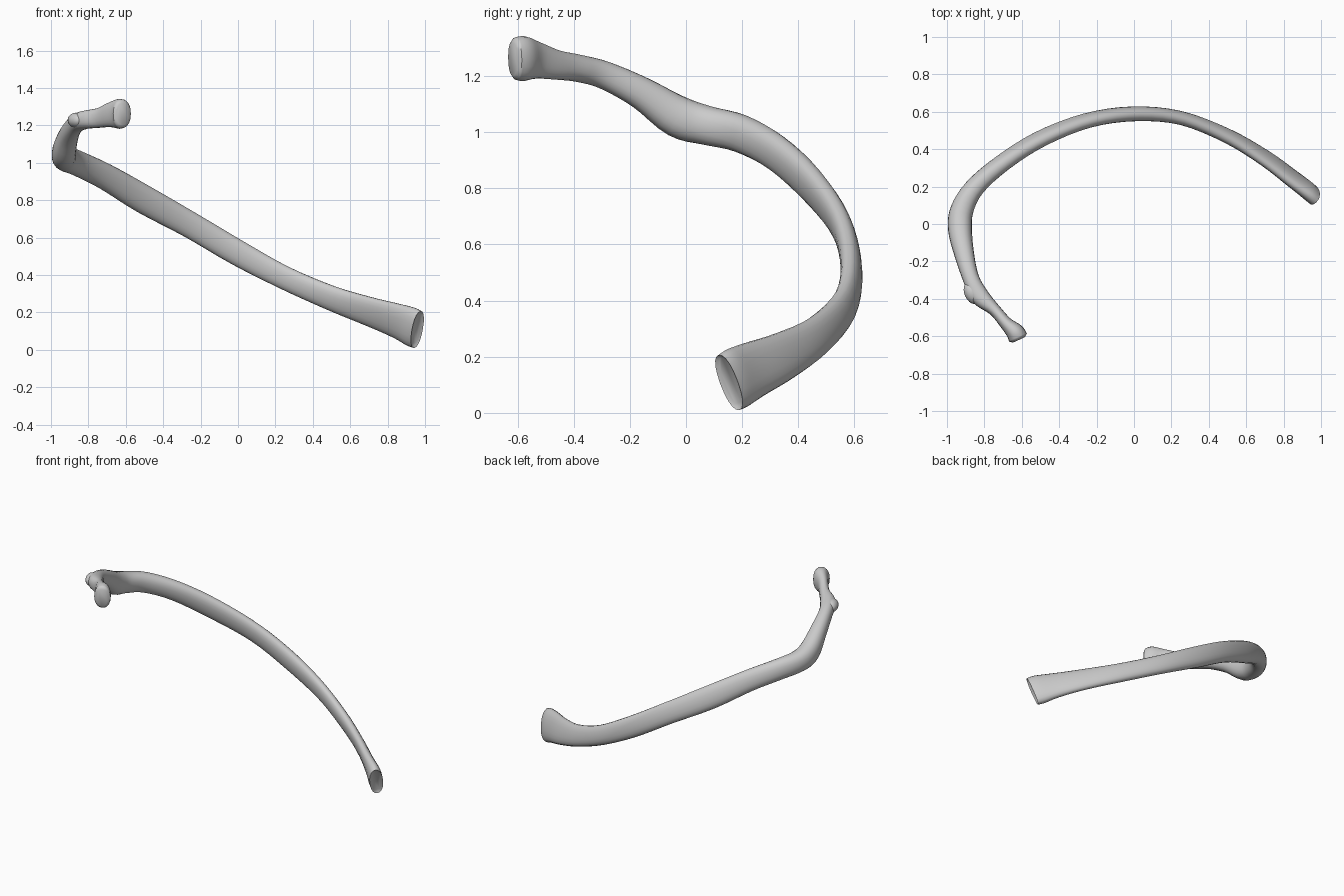
import bpy, bmesh, math
from mathutils import Vector, Matrix

if "Cube" in bpy.data.objects:
    bpy.data.objects.remove(bpy.data.objects["Cube"])

# Stations along the bone, head to front end:
# x, y, z, half thickness, half height, tilt (degrees, top leaning inward)
STATIONS = [
    (-.620, -.607, 1.262, .052, .076, 0),
    (-.637, -.577, 1.262, .049, .080, 0),
    (-.685, -.530, 1.256, .035, .066, 0),
    (-.745, -.460, 1.240, .033, .053, 0),
    (-.825, -.385, 1.228, .050, .049, 0),
    (-.872, -.290, 1.203, .044, .050, 0),
    (-.908, -.160, 1.140, .053, .058, 0),
    (-.930, -.030, 1.056, .064, .074, 0),
    (-.920, .075, 1.024, .062, .070, 3),
    (-.852, .195, .995, .052, .068, 8),
    (-.705, .325, .924, .045, .070, 13),
    (-.500, .455, .803, .041, .076, 15),
    (-.250, .553, .665, .038, .070, 13),
    (.000, .589, .518, .038, .069, 9),
    (.250, .567, .385, .035, .064, 10),
    (.500, .470, .276, .035, .070, 15),
    (.700, .352, .205, .034, .085, 18),
    (.850, .240, .154, .038, .100, 15),
    (.925, .182, .124, .044, .109, 10),
    (.959, .153, .108, .043, .106, 9),
]
SIDES, STEPS = 20, 4


def spline(a, b, c, d, t):
    return [.5 * (2*q + (r-p)*t + (2*p-5*q+4*r-s)*t*t + (3*q-p-3*r+s)*t**3)
            for p, q, r, s in zip(a, b, c, d)]


def smooth(obj, angle):
    bpy.ops.object.select_all(action='DESELECT')
    obj.select_set(True)
    bpy.context.view_layer.objects.active = obj
    bpy.ops.object.shade_smooth_by_angle(angle=math.radians(angle))


def make_object(name, bm):
    bmesh.ops.recalc_face_normals(bm, faces=bm.faces)
    mesh = bpy.data.meshes.new(name)
    bm.to_mesh(mesh)
    bm.free()
    obj = bpy.data.objects.new(name, mesh)
    bpy.context.collection.objects.link(obj)
    return obj


# Smoothly resampled stations
n = len(STATIONS)
rows = []
for i in range(n - 1):
    quad = [STATIONS[min(max(i + k, 0), n - 1)] for k in (-1, 0, 1, 2)]
    rows += [spline(*quad, s / STEPS) for s in range(STEPS)]
rows.append(list(STATIONS[-1]))

# Shaft: oval sections swept along the curve
bm = bmesh.new()
rings = []
for i, (x, y, z, thick, high, tilt) in enumerate(rows):
    before = Vector(rows[max(i - 1, 0)][:3])
    after = Vector(rows[min(i + 1, len(rows) - 1)][:3])
    tangent = (after - before).normalized()
    up = Vector((0, 0, 1))
    up = (up - tangent * up.dot(tangent)).normalized()
    side = tangent.cross(up)
    turn = Matrix.Rotation(math.radians(tilt), 3, tangent)
    up, side = turn @ up, turn @ side
    ring = []
    for k in range(SIDES):
        a = 2 * math.pi * k / SIDES
        c, s = math.cos(a), math.sin(a)
        c = math.copysign(abs(c) ** .9, c)
        s = math.copysign(abs(s) ** .9, s)
        ring.append(bm.verts.new(Vector((x, y, z)) + side*c*thick + up*s*high))
    rings.append(ring)
for r0, r1 in zip(rings, rings[1:]):
    for k in range(SIDES):
        j = (k + 1) % SIDES
        bm.faces.new((r0[k], r0[j], r1[j], r1[k]))

# Rounded head face and shallow hollow at the front end
head = bm.faces.new(rings[0])
end = bm.faces.new(rings[-1])
bmesh.ops.recalc_face_normals(bm, faces=bm.faces)
bmesh.ops.inset_region(bm, faces=[head], thickness=.015, depth=.012)
bmesh.ops.inset_region(bm, faces=[end], thickness=.012, depth=-.010)
smooth(make_object("rib_shaft", bm), 50)

# Tubercle: small knob blending into the back of the neck
bm = bmesh.new()
bmesh.ops.create_uvsphere(bm, u_segments=20, v_segments=12, radius=1)
bmesh.ops.scale(bm, vec=(.040, .062, .040), verts=bm.verts)
bmesh.ops.rotate(bm, verts=bm.verts, matrix=Matrix.Rotation(math.radians(25), 3, 'Z'))
bmesh.ops.translate(bm, vec=(-.866, -.370, 1.228), verts=bm.verts)
smooth(make_object("rib_tubercle", bm), 60)
